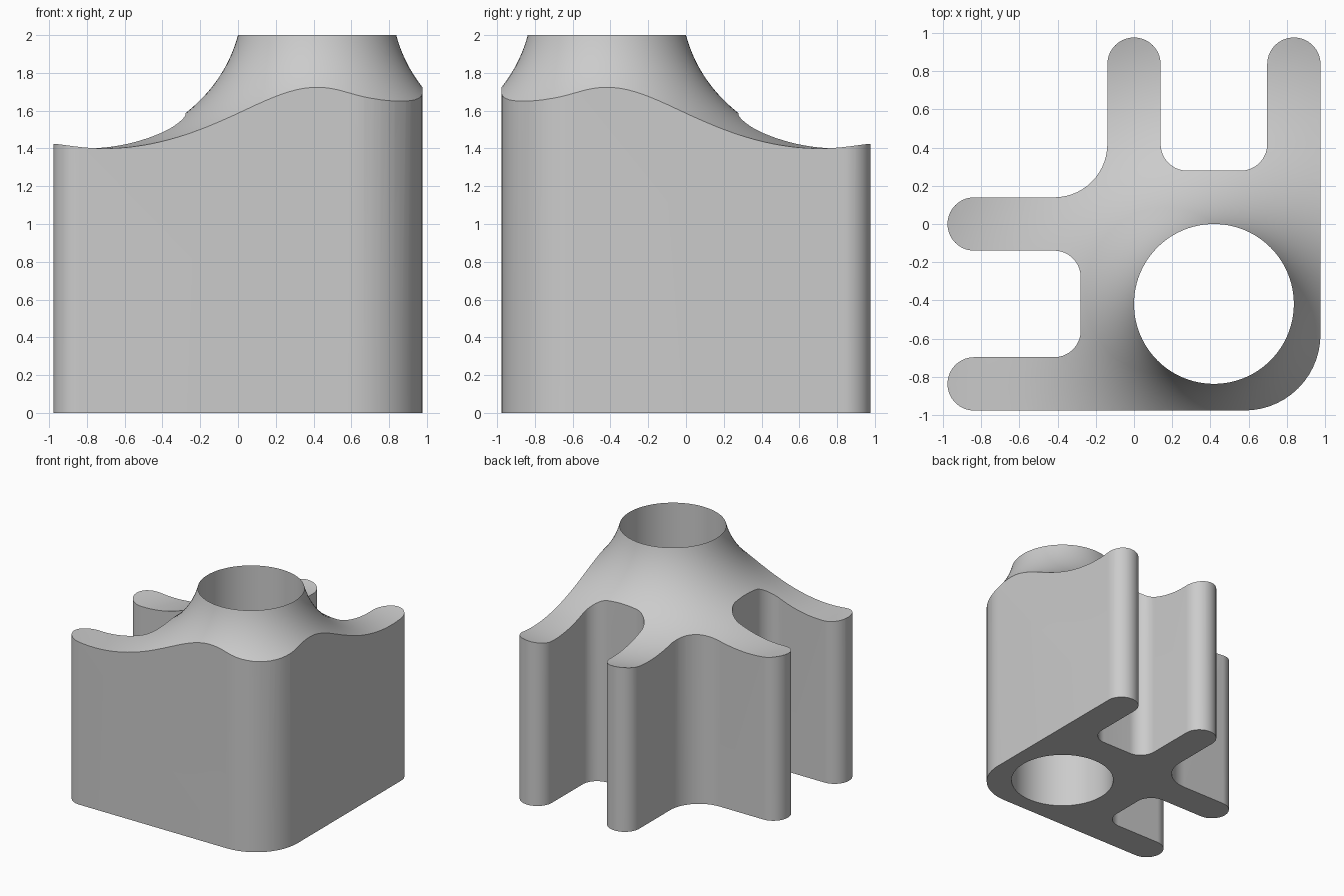
import bpy, bmesh, math
from mathutils import Vector

cube = bpy.data.objects.get("Cube")
if cube:
    bpy.data.objects.remove(cube)

U = 0.1396                 # half a wall thickness
AXIS = (3 * U, -3 * U)     # centre of the bore
BORE = 3 * U

grey = bpy.data.materials.new("plain grey")
grey.use_nodes = True
colour = (0.6, 0.6, 0.6, 1)
grey.diffuse_color = colour
grey.node_tree.nodes["Principled BSDF"].inputs["Base Color"].default_value = colour


def make_object(name, bm):
    bmesh.ops.recalc_face_normals(bm, faces=bm.faces)
    mesh = bpy.data.meshes.new(name)
    bm.to_mesh(mesh)
    bm.free()
    mesh.materials.append(grey)
    obj = bpy.data.objects.new(name, mesh)
    bpy.context.collection.objects.link(obj)
    return obj


def rounded(corners, steps=14):
    """Replace each (x, y, radius) corner of a loop by a tangent arc."""
    pts = []
    for i, (x, y, rad) in enumerate(corners):
        p = Vector((x, y))
        a = (Vector(corners[i - 1][:2]) - p).normalized()
        b = (Vector(corners[(i + 1) % len(corners)][:2]) - p).normalized()
        centre = p + (a + b) * rad
        for k in range(steps + 1):
            t = k / steps * math.pi / 2
            q = centre - b * rad * math.cos(t) - a * rad * math.sin(t)
            if not pts or (q - pts[-1]).length > 1e-3:
                pts.append(q)
    return pts


# Footprint: half the outline, mirrored across the diagonal
half = [(-7, -7, 1), (-7, -5, 1), (-2, -5, 1), (-2, -1, 1), (-7, -1, 1), (-7, 1, 1)]
other = [(-y, -x, r) for x, y, r in reversed(half)]
loop = half + [(-1, 1, 2)] + other + [(7, -7, 2.85)]
outline = rounded([(x * U, y * U, r * U) for x, y, r in loop])

bm = bmesh.new()
base = bm.faces.new([bm.verts.new((p.x, p.y, 0)) for p in outline])
top = bmesh.ops.extrude_face_region(bm, geom=[base])
bmesh.ops.translate(bm, vec=(0, 0, 2.3),
                    verts=[v for v in top["geom"] if isinstance(v, bmesh.types.BMVert)])
body = make_object("bracket_body", bm)

# Flared collar: an elliptical sweep turned around the bore
def flare(r):
    return 1.4 + 0.779 * (1 - math.sqrt(1 - ((r - 1.256) / 0.86) ** 2))

N, M = 96, 40
reach = 1.7
profile = [(BORE, -0.3)]
profile += [(BORE + (reach - BORE) * (k / M) ** 1.4, None) for k in range(M + 1)]
profile = [(r, (2.0 if r == BORE else flare(r)) if z is None else z) for r, z in profile]
profile.append((reach, -0.3))
bm = bmesh.new()
rings = []
for k in range(N):
    a = 2 * math.pi * k / N
    rings.append([bm.verts.new((AXIS[0] + r * math.cos(a), AXIS[1] + r * math.sin(a), z))
                  for r, z in profile])
for k in range(N):
    p, q = rings[k - 1], rings[k]
    for j in range(len(profile)):
        bm.faces.new((p[j - 1], q[j - 1], q[j], p[j]))
collar = make_object("flare_cutter", bm)

# Trim the body to the flare and open the bore
mod = body.modifiers.new("trim", "BOOLEAN")
mod.operation = "INTERSECT"
mod.solver = "EXACT"
mod.object = collar
bpy.ops.object.select_all(action="DESELECT")
body.select_set(True)
bpy.context.view_layer.objects.active = body
bpy.ops.object.modifier_apply(modifier="trim")
bpy.data.objects.remove(collar)
bpy.ops.object.shade_smooth_by_angle(angle=math.radians(30))
